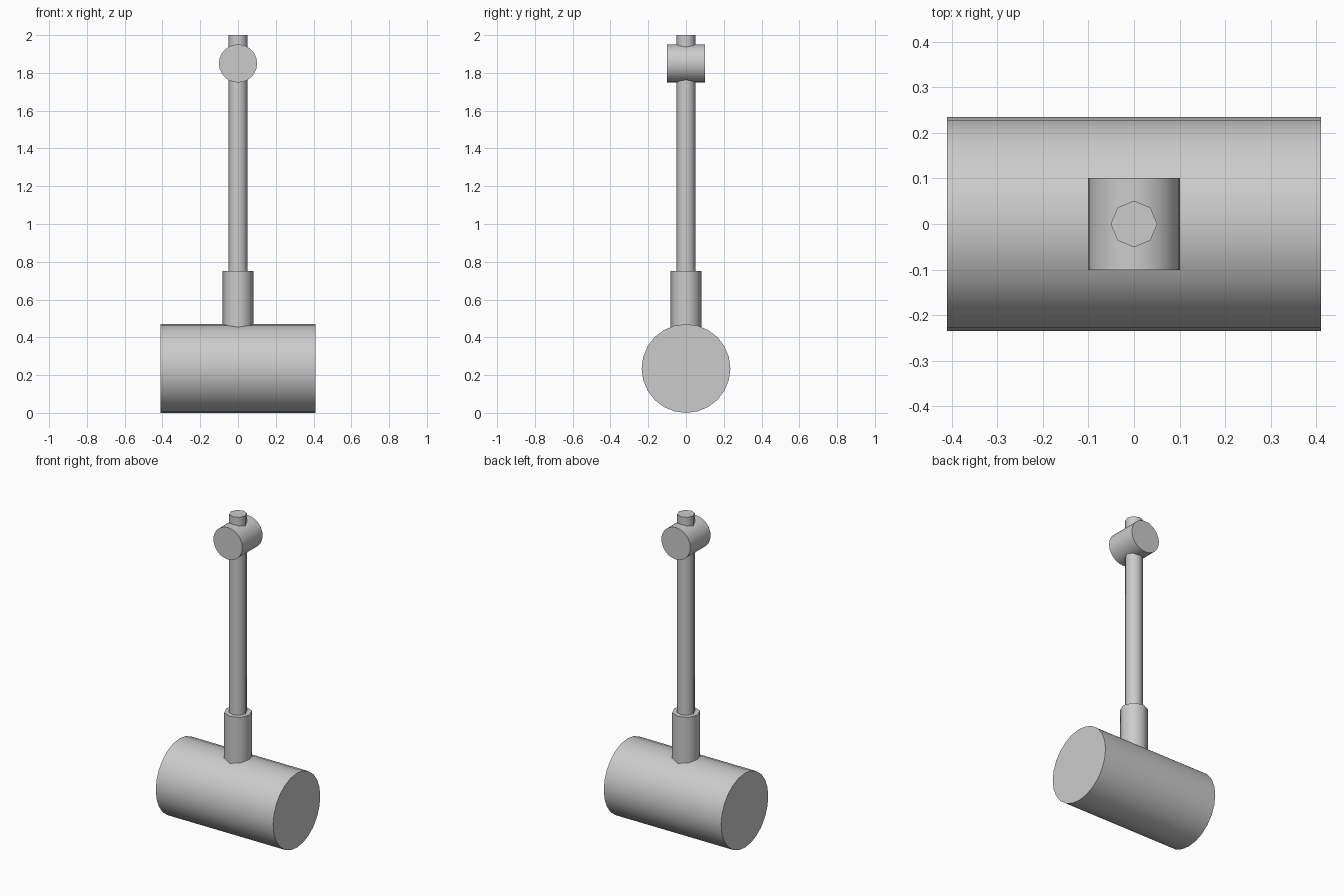
import bpy
from math import pi, radians

if "Cube" in bpy.data.objects:
    bpy.data.objects.remove(bpy.data.objects["Cube"])


def cylinder(name, sides, radius, length, center, rotation=(0, 0, 0)):
    bpy.ops.mesh.primitive_cylinder_add(vertices=sides, radius=radius, depth=length,
                                        location=center, rotation=rotation)
    obj = bpy.context.object
    obj.name = name
    bpy.ops.object.transform_apply(location=False, rotation=True, scale=False)
    bpy.ops.object.shade_smooth_by_angle(angle=radians(50))
    return obj


def post(name, radius, bottom, top):
    return cylinder(name, 8, radius, top - bottom, (0, 0, (bottom + top) / 2))


# Large mallet head lying along x
cylinder("head", 24, 0.235, 0.82, (0, 0, 0.235), (0, pi / 2, 0))

# Octagonal collar and shaft
post("collar", 0.081, 0.4, 0.75)
post("handle", 0.051, 0.4, 2.0)

# Small cross grip near the end of the handle
cylinder("pommel", 24, 0.101, 0.203, (0, 0, 1.85), (pi / 2, 0, 0))
